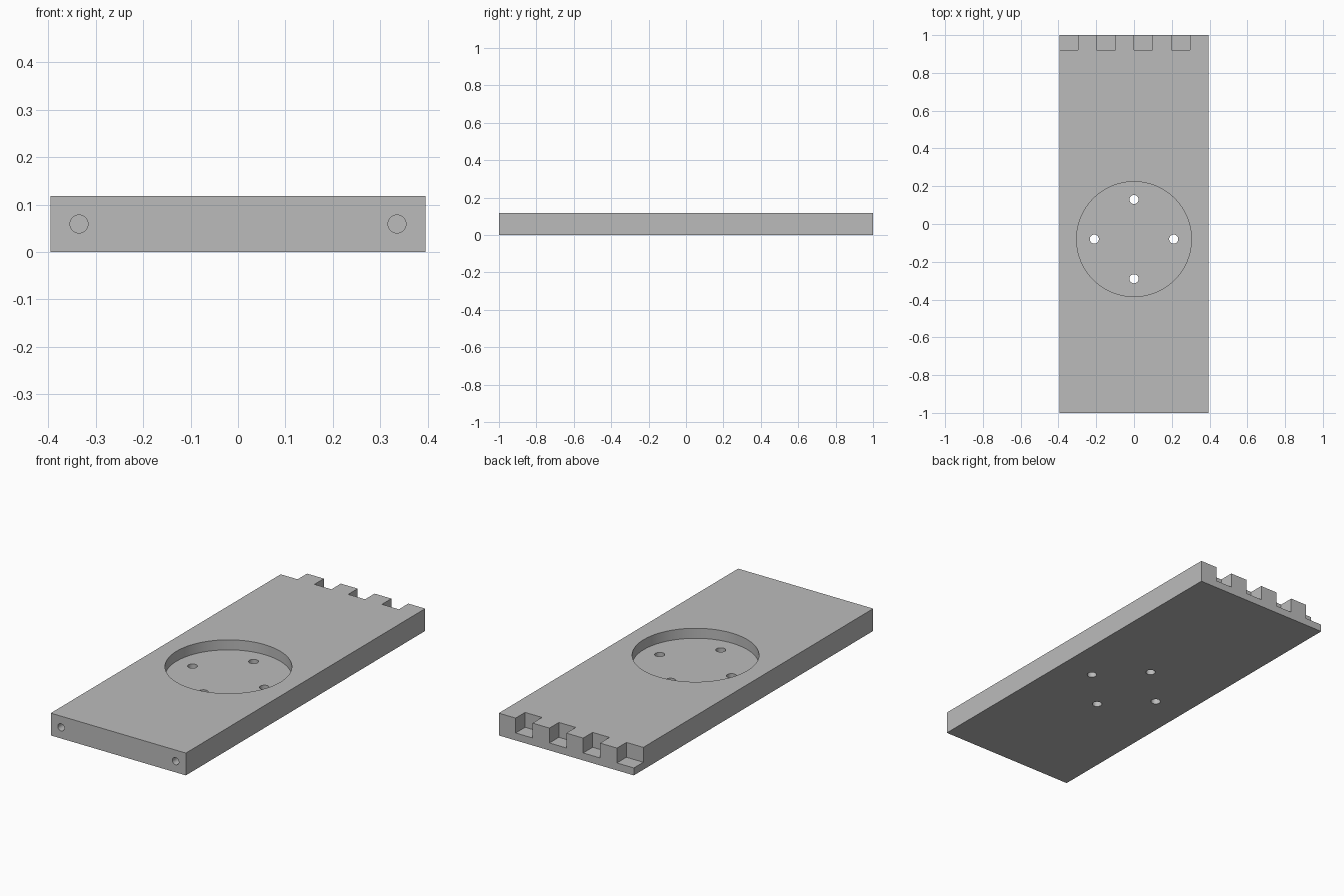
import bpy
import math

cube = bpy.data.objects.get("Cube")
if cube:
    bpy.data.objects.remove(cube, do_unlink=True)

WIDTH, LENGTH, THICK = 0.79, 2.0, 0.118
OVER = 0.05  # how far cutters reach past the surface

grey = bpy.data.materials.new("plain grey")
grey.use_nodes = True
colour = (0.5, 0.5, 0.5, 1.0)
grey.diffuse_color = colour
grey.node_tree.nodes["Principled BSDF"].inputs["Base Color"].default_value = colour


def box(name, low, high):
    """Box between two opposite corners."""
    centre = [(a + b) / 2 for a, b in zip(low, high)]
    bpy.ops.mesh.primitive_cube_add(size=1, location=centre)
    ob = bpy.context.object
    ob.name = name
    ob.scale = [b - a for a, b in zip(low, high)]
    bpy.ops.object.transform_apply(location=True, rotation=True, scale=True)
    ob.data.materials.append(grey)
    return ob


def cylinder(name, radius, depth, centre, sides=32, tilt=0.0):
    bpy.ops.mesh.primitive_cylinder_add(vertices=sides, radius=radius, depth=depth,
                                        location=centre, rotation=(tilt, 0, 0))
    ob = bpy.context.object
    ob.name = name
    ob.data.materials.append(grey)
    return ob


def cut(target, cutter):
    """Subtract the cutter from the target and discard it."""
    cutter.hide_render = True
    mod = target.modifiers.new("cut", "BOOLEAN")
    mod.operation = "DIFFERENCE"
    mod.solver = "EXACT"
    mod.object = cutter
    bpy.context.view_layer.objects.active = target
    bpy.ops.object.modifier_apply(modifier=mod.name)
    bpy.data.objects.remove(cutter, do_unlink=True)


# Flat rectangular plate
plate = box("mounting_plate", (-WIDTH / 2, -LENGTH / 2, 0), (WIDTH / 2, LENGTH / 2, THICK))

# Round pocket in the top
POCKET_Y, POCKET_DEPTH = -0.08, 0.053
cut(plate, cylinder("pocket_cutter", 0.304, POCKET_DEPTH + OVER,
                    (0, POCKET_Y, THICK + (OVER - POCKET_DEPTH) / 2), sides=96))

# Four screw holes through the pocket floor
for i in range(4):
    angle = i * math.pi / 2
    cut(plate, cylinder("screw_hole_cutter", 0.024, THICK * 2,
                        (0.21 * math.cos(angle), POCKET_Y + 0.21 * math.sin(angle), THICK / 2)))

# Two blind holes in the front edge
HOLE_DEPTH = 0.2
for side in (-1, 1):
    cut(plate, cylinder("edge_hole_cutter", 0.019, HOLE_DEPTH + OVER,
                        (side * 0.335, -LENGTH / 2 + (HOLE_DEPTH - OVER) / 2, THICK / 2),
                        tilt=math.pi / 2))

# Row of finger notches along the back edge, open at the top
STEP = WIDTH / 8
for i in range(4):
    left = -WIDTH / 2 + 2 * i * STEP
    start = left - OVER if i == 0 else left
    cut(plate, box("notch_cutter", (start, LENGTH / 2 - 0.079, THICK / 3),
                   (left + STEP, LENGTH / 2 + OVER, THICK + OVER)))

# Smooth the round walls, keep the corners sharp
bpy.ops.object.select_all(action="DESELECT")
plate.select_set(True)
bpy.context.view_layer.objects.active = plate
bpy.ops.object.shade_smooth_by_angle(angle=math.radians(30))
